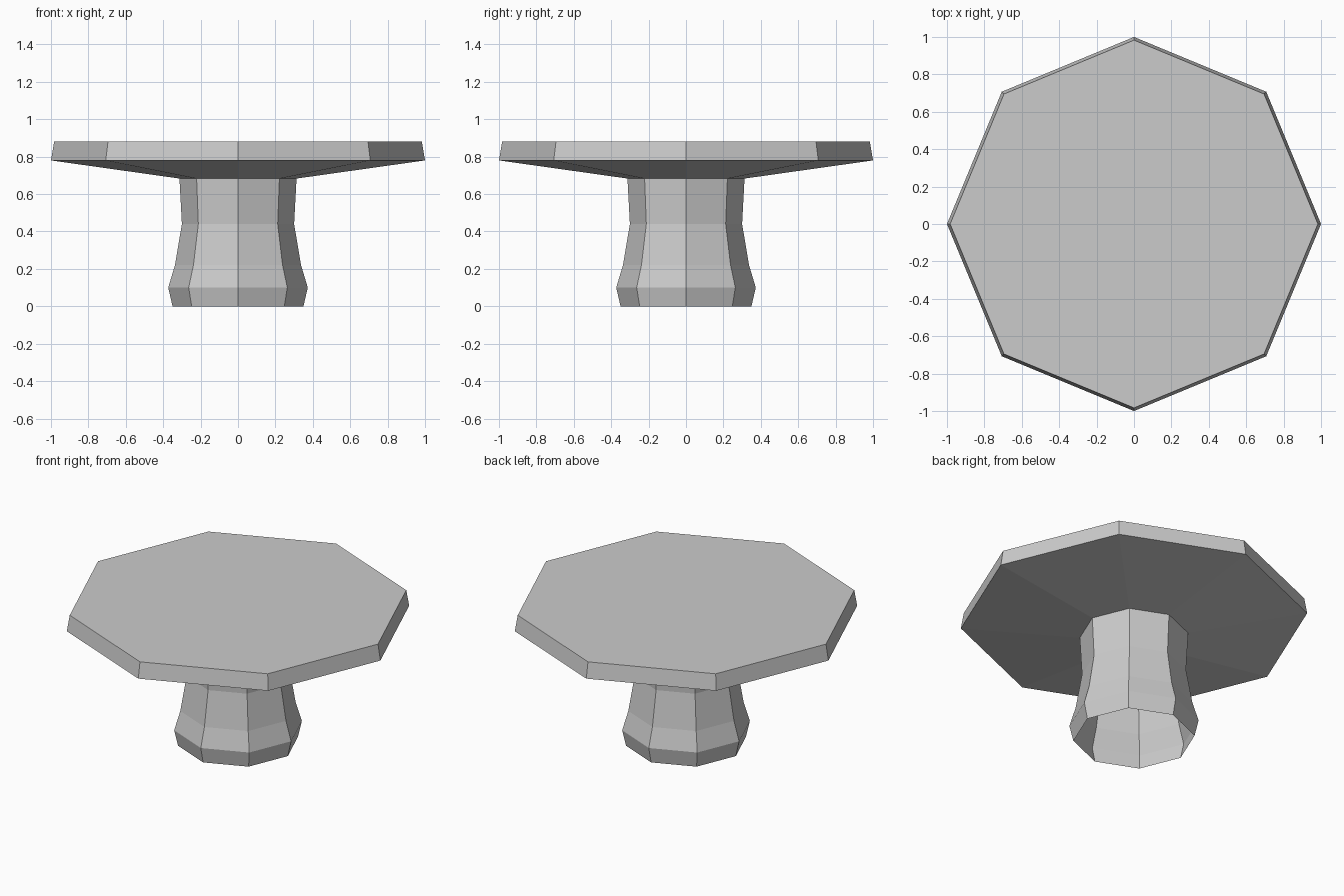
import bpy
import bmesh
from math import cos, sin, tau

SIDES = 8

cube = bpy.data.objects.get("Cube")
if cube:
    bpy.data.objects.remove(cube, do_unlink=True)

# Single stone-grey material
grey = bpy.data.materials.new("light_grey")
grey.use_nodes = True
colour = (0.6, 0.6, 0.6, 1.0)
grey.diffuse_color = colour
grey.node_tree.nodes["Principled BSDF"].inputs["Base Color"].default_value = colour


def lathe(name, profile, cap_top=False):
    """Sweep (radius, height) points, listed outward-facing, round the z axis."""
    bm = bmesh.new()
    rings = [[bm.verts.new((r * cos(tau * i / SIDES), r * sin(tau * i / SIDES), z))
              for i in range(SIDES)] for r, z in profile]
    for low, high in zip(rings, rings[1:]):
        for i in range(SIDES):
            j = (i + 1) % SIDES
            bm.faces.new((low[i], low[j], high[j], high[i]))
    if cap_top:
        bm.faces.new(rings[-1])
    mesh = bpy.data.meshes.new(name)
    bm.to_mesh(mesh)
    bm.free()
    mesh.materials.append(grey)
    obj = bpy.data.objects.new(name, mesh)
    bpy.context.collection.objects.link(obj)
    return obj


# Hollow flared pedestal, open at the foot
lathe("pedestal", [(0.35, 0), (0.373, 0.10), (0.337, 0.22), (0.30, 0.44), (0.313, 0.683)])

# Tabletop: sloping underside, slightly tapered rim, flat top
lathe("tabletop", [(0.313, 0.683), (1.0, 0.78), (0.983, 0.88)], cap_top=True)
